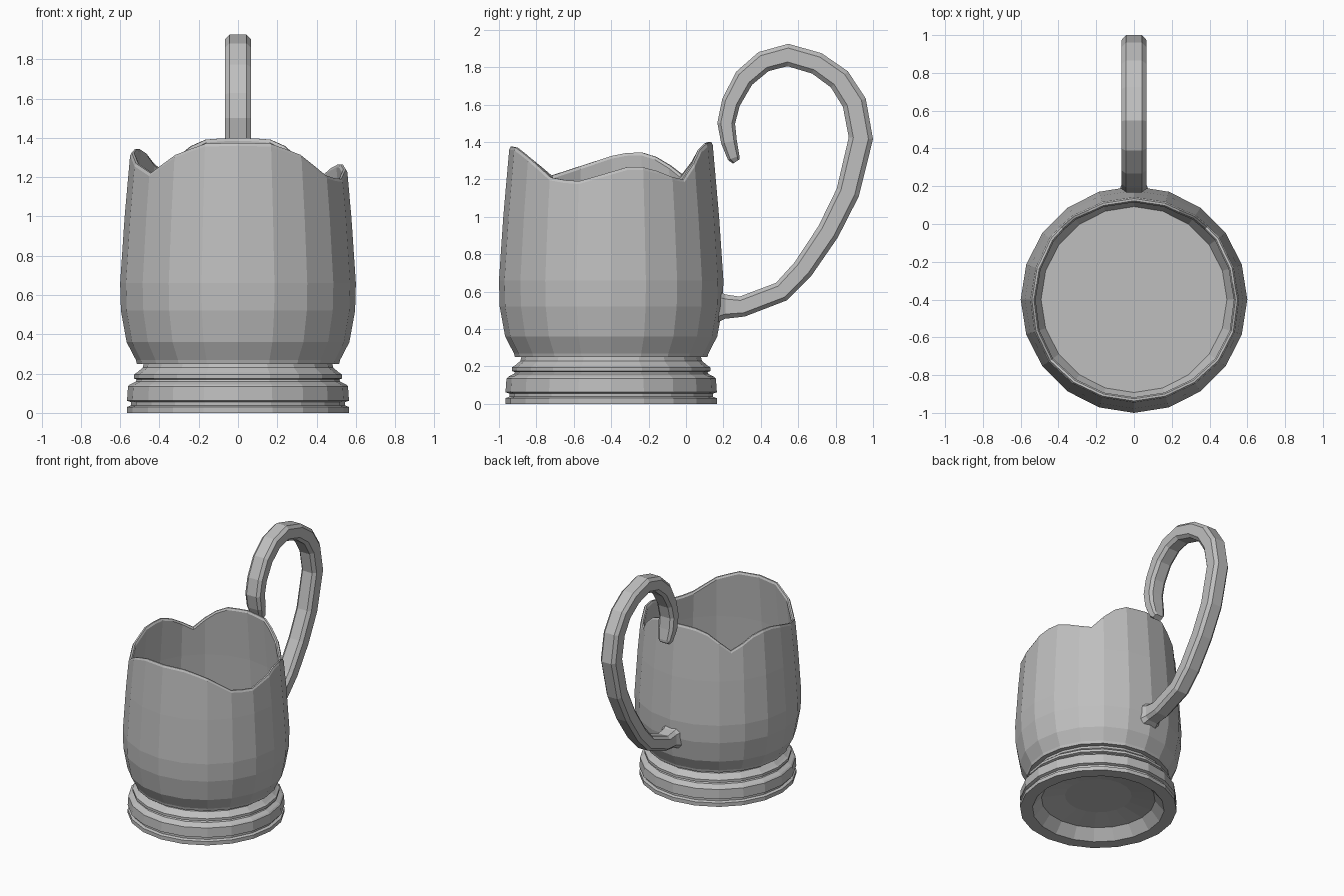
import bpy, bmesh
from math import sin, cos, pi, radians
from mathutils import Vector

if "Cube" in bpy.data.objects:
    bpy.data.objects.remove(bpy.data.objects["Cube"])

SIDES = 20
CY = -0.4  # cup axis lies ahead of the origin, the handle behind it

metal = bpy.data.materials.new("grey metal")
metal.use_nodes = True
GREY = (0.52, 0.52, 0.52, 1)
metal.diffuse_color = GREY
metal.node_tree.nodes["Principled BSDF"].inputs["Base Color"].default_value = GREY


def finish(bm, name):
    bmesh.ops.recalc_face_normals(bm, faces=bm.faces[:])
    mesh = bpy.data.meshes.new(name)
    bm.to_mesh(mesh)
    bm.free()
    mesh.materials.append(metal)
    obj = bpy.data.objects.new(name, mesh)
    bpy.context.collection.objects.link(obj)
    return obj


def skin(bm, rings):
    """Bridge successive closed loops of points and cap both ends."""
    loops = [[bm.verts.new(p) for p in ring] for ring in rings]
    n = len(loops[0])
    for a, b in zip(loops, loops[1:]):
        for i in range(n):
            j = (i + 1) % n
            bm.faces.new((a[i], a[j], b[j], b[i]))
    bm.faces.new(loops[0])
    bm.faces.new(loops[-1])


def corner(k, r):
    a = -pi / 2 + 2 * pi * k / SIDES
    return Vector((r * cos(a), CY + r * sin(a), 0))


def column(i, r, z):
    """Point on the polygon: even columns are corners, odd ones mid-sides."""
    p = (corner(i // 2, r) + corner((i + 1) // 2, r)) / 2
    p.z = z
    return p


def interp(table, x):
    for (x0, y0), (x1, y1) in zip(table, table[1:]):
        if x <= x1:
            return y0 + (y1 - y0) * (x - x0) / (x1 - x0)
    return table[-1][1]


# Base: stepped foot with a hollow underside
base_profile = [(0.24, 0.11), (0.41, 0.08), (0.475, 0), (0.565, 0), (0.565, 0.03),
                (0.545, 0.038), (0.545, 0.055), (0.565, 0.062), (0.56, 0.135),
                (0.55, 0.145), (0.52, 0.16), (0.515, 0.17), (0.53, 0.175),
                (0.53, 0.195), (0.515, 0.205), (0.485, 0.23), (0.48, 0.25)]
bm = bmesh.new()
skin(bm, [[corner(k, r) + Vector((0, 0, z)) for k in range(SIDES)]
          for r, z in base_profile])
finish(bm, "base")

# Body: thin bulging wall with a scalloped rim.
# Rim height by degrees from the front, for each side of the cup.
rim_left = [(0, 1.375), (19, 1.37), (37, 1.31), (54, 1.21), (70, 1.185),
            (99, 1.265), (112, 1.265), (122, 1.225), (134, 1.19),
            (151, 1.35), (163, 1.395), (180, 1.4)]
rim_right = [(0, 1.375), (19, 1.37), (37, 1.31), (54, 1.22), (72, 1.27),
             (95, 1.34), (112, 1.345), (123, 1.29), (135, 1.225),
             (151, 1.35), (163, 1.395), (180, 1.4)]


def rim(i):
    deg = 180 * i / SIDES
    return interp(rim_left, deg) if deg <= 180 else interp(rim_right, 360 - deg)


wall = [(0.25, 0.515), (0.27, 0.52), (0.36, 0.567), (0.52, 0.596), (0.66, 0.6),
        (1.0, 0.577), (1.4, 0.543)]
THICK = 0.028
COLS = range(2 * SIDES)


def level(z, inset):
    return [column(i, interp(wall, z) - inset, z) for i in COLS]


def rim_loop(drop, inset):
    return [column(i, interp(wall, rim(i)) - inset, rim(i) - drop) for i in COLS]


rings = [level(z, 0) for z, r in wall[:-1]]
rings += [rim_loop(0.015, 0), rim_loop(0, 0.008), rim_loop(0, THICK - 0.008),
          rim_loop(0.015, THICK)]
rings += [level(z, THICK) for z, r in wall[-2:0:-1]]
bm = bmesh.new()
skin(bm, rings)
finish(bm, "cup_body")

# Handle: bevelled bar swept along a curled path (y, z, thickness)
path = [(0.21, 0.52, 0.13), (0.30, 0.52, 0.11), (0.51, 0.60, 0.11),
        (0.625, 0.72, 0.115), (0.76, 0.92, 0.12), (0.865, 1.13, 0.125),
        (0.935, 1.42, 0.13), (0.90, 1.61, 0.13), (0.82, 1.735, 0.125),
        (0.70, 1.82, 0.12), (0.545, 1.865, 0.12), (0.415, 1.83, 0.115),
        (0.31, 1.74, 0.11), (0.24, 1.61, 0.10), (0.215, 1.50, 0.095),
        (0.23, 1.40, 0.085), (0.255, 1.315, 0.065), (0.268, 1.295, 0.04)]


def section(centre, normal, half_w, half_t):
    cw, ct = half_w * 0.65, half_t * 0.62
    outline = [(half_w, ct), (cw, half_t), (-cw, half_t), (-half_w, ct),
               (-half_w, -ct), (-cw, -half_t), (cw, -half_t), (half_w, -ct)]
    return [centre + Vector((x, 0, 0)) + normal * t for x, t in outline]


points = [Vector((0, y, z)) for y, z, t in path]
rings = [section(Vector((0, 0.14, 0.52)), Vector((0, 0, 1)), 0.10, 0.10)]
for i, p in enumerate(points):
    d = points[min(i + 1, len(points) - 1)] - points[max(i - 1, 0)]
    if i == 0:
        d = Vector((0, 1, 0))
    d.normalize()
    half_w = 0.065 if i < len(path) - 2 else 0.05 if i == len(path) - 2 else 0.035
    rings.append(section(p, Vector((0, -d.z, d.y)), half_w, path[i][2] / 2))
bm = bmesh.new()
skin(bm, rings)
finish(bm, "handle")
